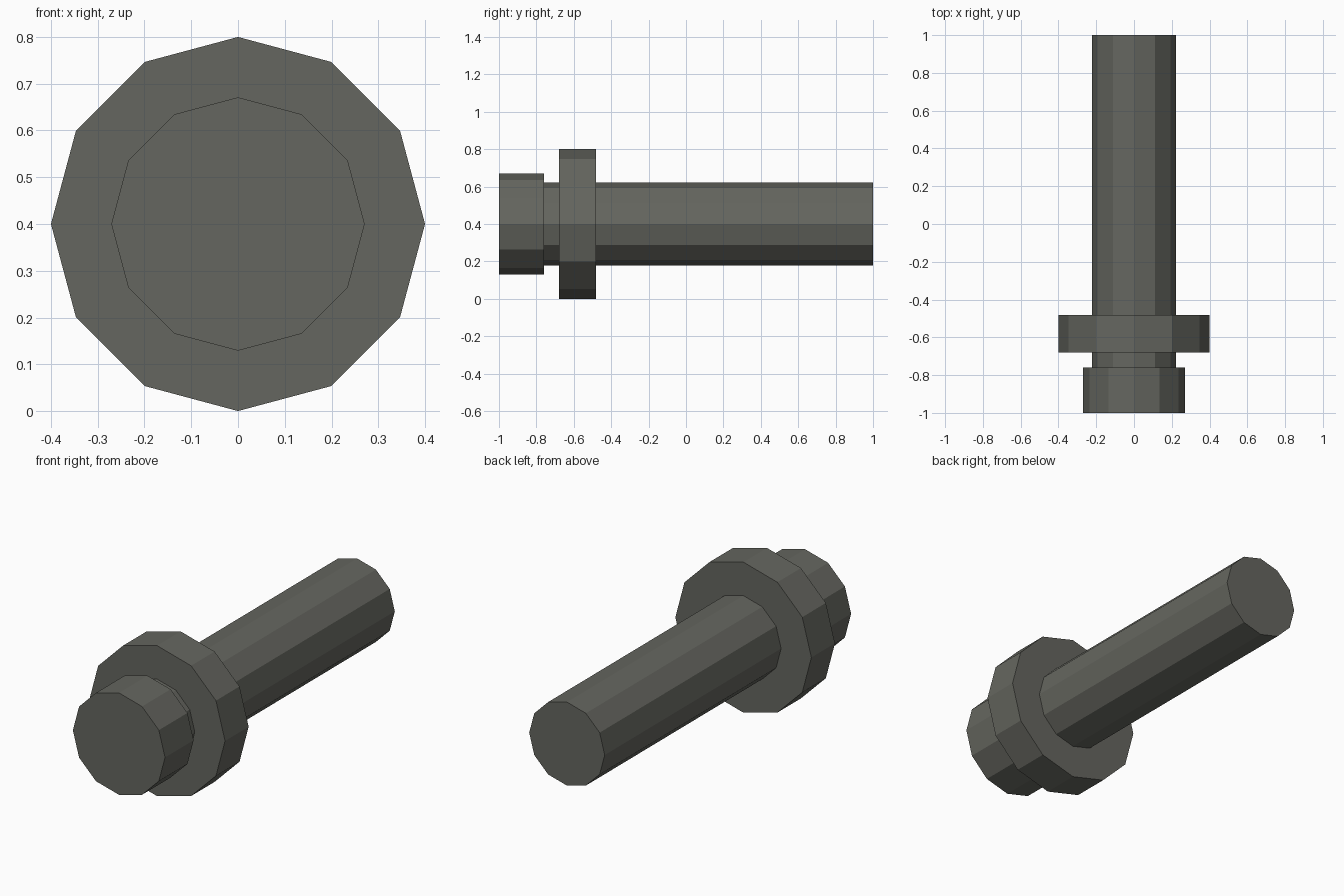
import bpy
import math

if "Cube" in bpy.data.objects:
    bpy.data.objects.remove(bpy.data.objects["Cube"])

SIDES = 12
AXIS_Z = 0.4

metal = bpy.data.materials.new("dark grey metal")
metal.diffuse_color = (0.130, 0.133, 0.115, 1.0)
metal.use_nodes = True
metal.node_tree.nodes["Principled BSDF"].inputs["Base Color"].default_value = metal.diffuse_color


def rod(name, radius, y0, y1):
    """Flat-shaded 12-sided cylinder lying along y, one corner pointing up."""
    bpy.ops.mesh.primitive_cylinder_add(
        vertices=SIDES, radius=radius, depth=y1 - y0,
        location=(0, (y0 + y1) / 2, AXIS_Z), rotation=(math.pi / 2, 0, 0))
    obj = bpy.context.object
    obj.name = name
    obj.data.materials.append(metal)
    return obj


# Long shaft, running into the end cap
rod("shaft", 0.222, -0.9, 1.0)

# Wide collar around the shaft
rod("collar", 0.4, -0.68, -0.482)

# Thick end cap at the front
rod("end_cap", 0.271, -1.0, -0.76)
